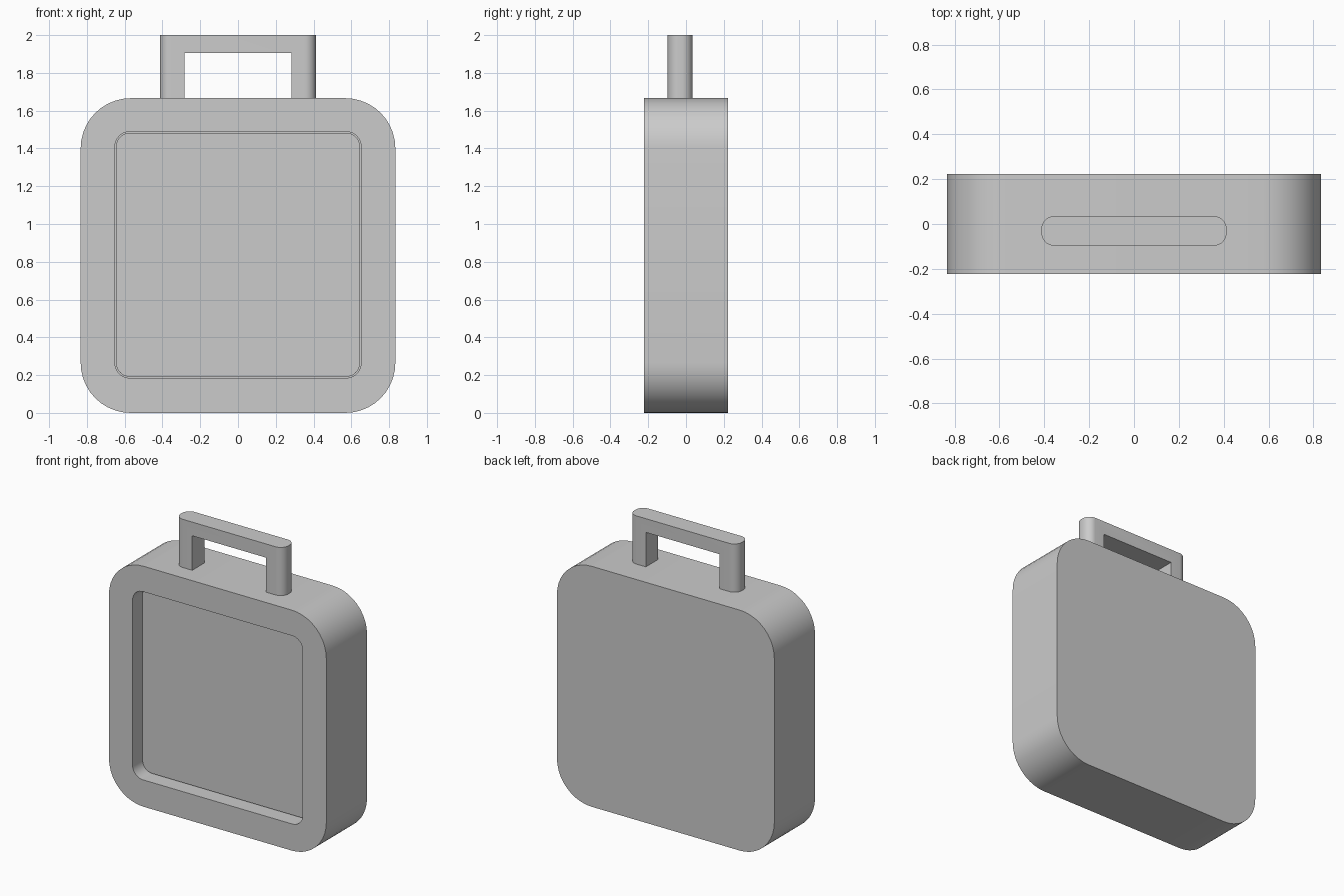
import bpy, bmesh
from math import sin, cos, pi, radians

if "Cube" in bpy.data.objects:
    bpy.data.objects.remove(bpy.data.objects["Cube"])


def rounded_rect(hw, hh, r, seg=10):
    """2D outline of a rounded rectangle centred on the origin."""
    pts = []
    for i, (sx, sy) in enumerate([(1, 1), (-1, 1), (-1, -1), (1, -1)]):
        for k in range(seg + 1):
            a = (i + k / seg) * pi / 2
            pts.append((sx * (hw - r) + r * cos(a), sy * (hh - r) + r * sin(a)))
    return pts


def loft(name, loops):
    """Skin matching loops in order and cap both ends."""
    bm = bmesh.new()
    rings = [[bm.verts.new(p) for p in loop] for loop in loops]
    n = len(rings[0])
    for a, b in zip(rings, rings[1:]):
        for i in range(n):
            j = (i + 1) % n
            bm.faces.new((a[i], a[j], b[j], b[i]))
    bm.faces.new(rings[0])
    bm.faces.new(rings[-1])
    bmesh.ops.recalc_face_normals(bm, faces=bm.faces)
    mesh = bpy.data.meshes.new(name)
    bm.to_mesh(mesh)
    bm.free()
    obj = bpy.data.objects.new(name, mesh)
    bpy.context.collection.objects.link(obj)
    return obj


def smooth(obj):
    bpy.ops.object.select_all(action='DESELECT')
    obj.select_set(True)
    bpy.context.view_layer.objects.active = obj
    bpy.ops.object.shade_smooth_by_angle(angle=radians(30))


def upright(outline, y, zc):
    return [(x, y, zc + z) for x, z in outline]


# Case: rounded block with a recess in the front
outer = rounded_rect(0.833, 0.833, 0.265)
inner = rounded_rect(0.652, 0.652, 0.08)
case = loft("case", [upright(outer, 0.223, 0.833), upright(outer, -0.223, 0.833),
                     upright(inner, -0.223, 0.837), upright(inner, -0.09, 0.837)])

# Front panel: sits in the recess with a thin gap around it
plate = rounded_rect(0.646, 0.646, 0.075)
panel = loft("front_panel", [upright(plate, -0.09, 0.837), upright(plate, -0.123, 0.837)])

# Handle: rounded bar with a rectangular grip opening
bar = rounded_rect(0.413, 0.066, 0.058)
handle = loft("handle", [[(x, y - 0.031, z) for x, y in bar] for z in (1.66, 2.0)])
bpy.ops.mesh.primitive_cube_add(size=1, location=(0, 0, 1.705))
cutter = bpy.context.object
cutter.name = "grip_cutter"
cutter.scale = (0.566, 0.6, 0.4)
cutter.hide_render = True
cut = handle.modifiers.new("grip_opening", 'BOOLEAN')
cut.operation = 'DIFFERENCE'
cut.solver = 'EXACT'
cut.object = cutter
bpy.context.view_layer.objects.active = handle
bpy.ops.object.modifier_apply(modifier=cut.name)
bpy.data.objects.remove(cutter)

for part in (case, panel, handle):
    smooth(part)
